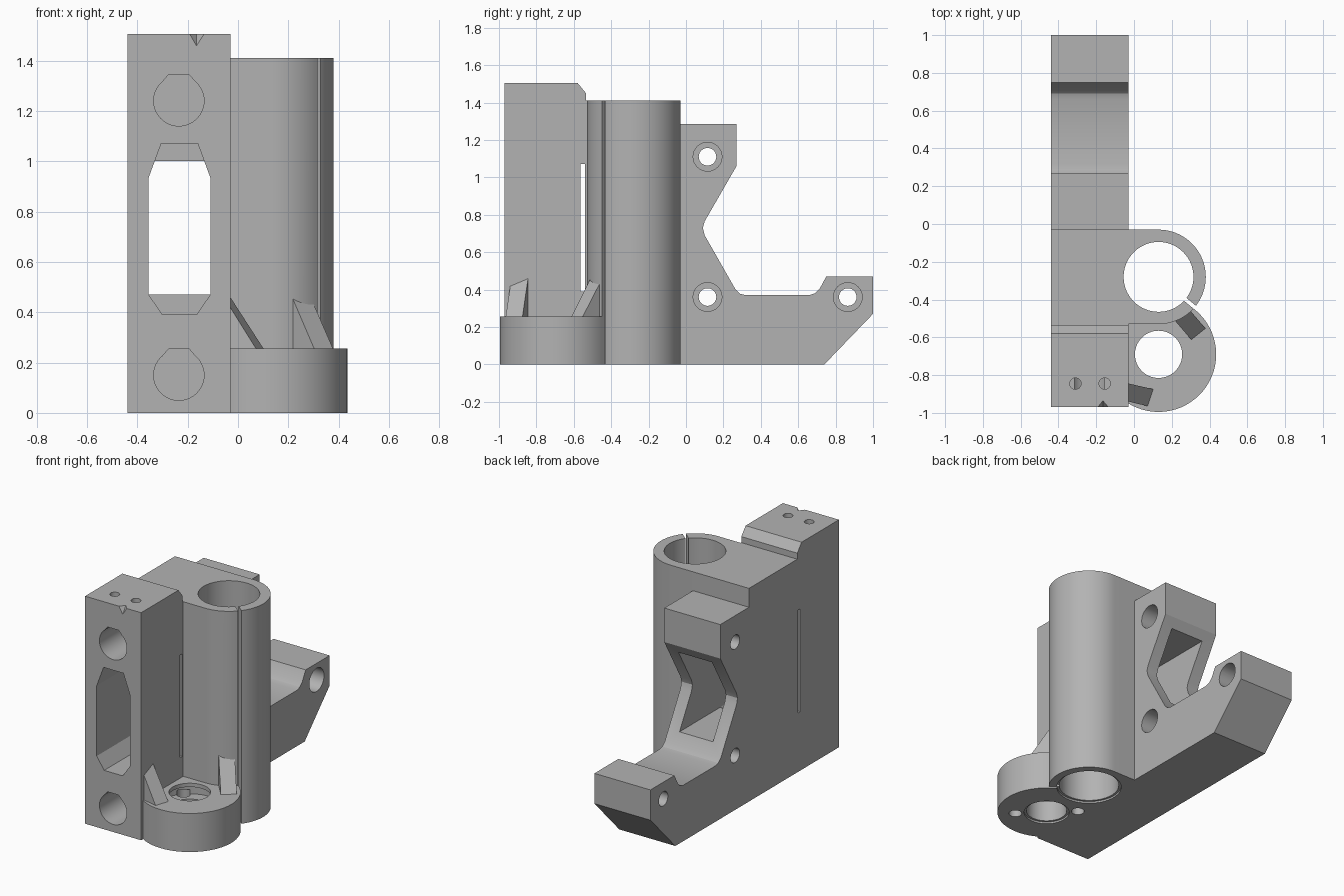
import bpy
from math import sin, cos, pi, radians
from mathutils import Vector, Matrix

if "Cube" in bpy.data.objects:
    bpy.data.objects.remove(bpy.data.objects["Cube"])

grey = bpy.data.materials.new("plain grey plastic")
grey.use_nodes = True
colour = (0.45, 0.45, 0.45, 1)
grey.diffuse_color = colour
grey.node_tree.nodes["Principled BSDF"].inputs["Base Color"].default_value = colour

# How a 2D outline point and a depth become a 3D point for each axis
PLACE = {
    "x": lambda p, d: (d, p[0], p[1]),
    "y": lambda p, d: (p[0], d, p[1]),
    "z": lambda p, d: (p[0], p[1], d),
}


def loft(name, start, end):
    """Closed solid between two matching loops of 3D points."""
    n = len(start)
    faces = [list(range(n))[::-1], list(range(n, 2 * n))]
    faces += [(i, (i + 1) % n, n + (i + 1) % n, n + i) for i in range(n)]
    mesh = bpy.data.meshes.new(name)
    mesh.from_pydata(list(start) + list(end), [], faces)
    obj = bpy.data.objects.new(name, mesh)
    bpy.context.collection.objects.link(obj)
    bpy.context.view_layer.objects.active = obj
    bpy.ops.object.select_all(action="DESELECT")
    obj.select_set(True)
    bpy.ops.object.mode_set(mode="EDIT")
    bpy.ops.mesh.select_all(action="SELECT")
    bpy.ops.mesh.normals_make_consistent(inside=False)
    bpy.ops.object.mode_set(mode="OBJECT")
    mesh.materials.append(grey)
    return obj


def prism(name, outline, axis, a, b):
    return loft(name, [PLACE[axis](p, a) for p in outline],
                [PLACE[axis](p, b) for p in outline])


def arc(u, v, r, start=0, sweep=360, steps=64):
    count = steps if sweep == 360 else steps + 1
    return [(u + r * cos(radians(start + sweep * i / steps)),
             v + r * sin(radians(start + sweep * i / steps))) for i in range(count)]


def rect(u0, v0, u1, v1):
    return [(u0, v0), (u1, v0), (u1, v1), (u0, v1)]


def boolean(target, tool, operation="DIFFERENCE"):
    mod = target.modifiers.new(operation, "BOOLEAN")
    mod.operation, mod.object, mod.solver = operation, tool, "EXACT"
    bpy.context.view_layer.objects.active = target
    bpy.ops.object.modifier_apply(modifier=mod.name)
    bpy.data.objects.remove(tool)


LEFT, RIGHT = -0.44, -0.03
MID = (LEFT + RIGHT) / 2
BORE = (0.13, -0.28)
CUP = (0.13, -0.69)

# Main frame: upright block, clamp jaw and arm as one side profile
side = [(-0.97, 0), (0.74, 0), (1, 0.27), (1, 0.47), (0.75, 0.47), (0.715, 0.405),
        (0.69, 0.38), (0.66, 0.37), (0.32, 0.37), (0.29, 0.377), (0.265, 0.4),
        (0.1, 0.69), (0.09, 0.73), (0.1, 0.765), (0.27, 1.06), (0.27, 1.285),
        (-0.03, 1.285), (-0.03, 1.41), (-0.535, 1.41), (-0.535, 1.45),
        (-0.58, 1.505), (-0.97, 1.505)]
frame = prism("bracket_body", side, "x", LEFT, RIGHT)

# Split sleeve joined to the frame by a flat web
sleeve = prism("sleeve", [(-0.2, -0.53)] + arc(*BORE, 0.25, -90, 180) + [(-0.2, -0.03)],
               "z", 0, 1.41)
slit = prism("slit", rect(0.1, -0.01, 0.4, 0.01), "z", -0.1, 1.6)
slit.matrix_world = Matrix.Translation((*BORE, 0)) @ Matrix.Rotation(radians(-40), 4, "Z")
bpy.context.view_layer.update()
boolean(sleeve, slit)
boolean(frame, sleeve, "UNION")

# Round cup at the foot of the sleeve
boolean(frame, prism("cup", arc(*CUP, 0.305), "z", 0, 0.255), "UNION")


# Slanted ribs on the cup: each has a base loop and a top loop
def rib(name, base, heights):
    top = [(x, y, z) for (x, y), z in zip(base, heights)]
    boolean(frame, loft(name, [(x, y, 0.2) for x, y in base], top), "UNION")


rib("frame_rib", [(-0.05, -0.84), (0.105, -0.875), (0.075, -0.965), (-0.05, -0.935)],
    [0.49, 0.25, 0.25, 0.45])
rib("sleeve_rib", [(0.215, -0.51), (0.295, -0.455), (0.38, -0.555), (0.305, -0.615)],
    [0.46, 0.445, 0.25, 0.25])


def cut(name, outline, axis, a, b):
    boolean(frame, prism(name, outline, axis, a, b))


# Sleeve bore and its shallow lower rim
cut("bore", arc(*BORE, 0.185), "z", -0.1, 1.6)
cut("bore_rim", arc(*BORE, 0.2), "z", -0.1, 0.012)

# Cup opening, inner recess and screw holes through its floor
cut("cup_hole", arc(*CUP, 0.125), "z", -0.1, 0.4)
cut("cup_rim", arc(*CUP, 0.14), "z", -0.1, 0.012)
cut("cup_recess", arc(*CUP, 0.2), "z", 0.15, 0.23)
for s in (-1, 1):
    cut("cup_screw", arc(CUP[0] + s * 0.14, CUP[1] - s * 0.135, 0.04, steps=24),
        "z", -0.1, 0.18)

# Front window, narrowing to a rectangle at the back
window = [(-0.355, 0.47), (-0.3, 0.39), (-0.165, 0.39), (-0.11, 0.47),
          (-0.11, 0.935), (-0.16, 1.07), (-0.305, 1.07), (-0.355, 0.935)]
cut("window_front", window, "y", -1.1, -0.2)
cut("window_back", rect(-0.355, 0.47, -0.11, 1.0), "y", -0.25, 0.4)

# Thin slot across the frame
cut("cross_slot", rect(-0.565, 0.39, -0.54, 1.07), "x", -0.6, 0.05)

# Blind rod holes with a flattened roof
for z in (0.15, 1.24):
    hole = arc(MID, z, 0.1, 130, 280, 48) + [(MID + 0.04, z + 0.105), (MID - 0.04, z + 0.105)]
    cut("rod_hole", hole, "y", -1.1, -0.1)

# Mounting holes with counterbores on the sleeve side
for y, z in ((0.115, 1.11), (0.115, 0.36), (0.865, 0.36)):
    cut("mount_hole", arc(y, z, 0.047, steps=32), "x", -0.6, 0.1)
    cut("mount_counterbore", arc(y, z, 0.077, steps=32), "x", -0.15, 0.1)

# Top pin holes and the pointed index notch
for x in (-0.31, -0.155):
    cut("pin_hole", arc(x, -0.845, 0.03, steps=24), "z", 1.3, 1.6)
notch = loft("notch", [(-0.205, -0.98, 1.515), (-0.165, -0.98, 1.445), (-0.12, -0.98, 1.515)],
             [(-0.167, -0.93, 1.515), (-0.165, -0.93, 1.513), (-0.163, -0.93, 1.515)])
boolean(frame, notch)

# Smooth the round walls, keep the edges crisp
bpy.ops.object.select_all(action="DESELECT")
frame.select_set(True)
bpy.context.view_layer.objects.active = frame
bpy.ops.object.shade_smooth_by_angle(angle=radians(20))
